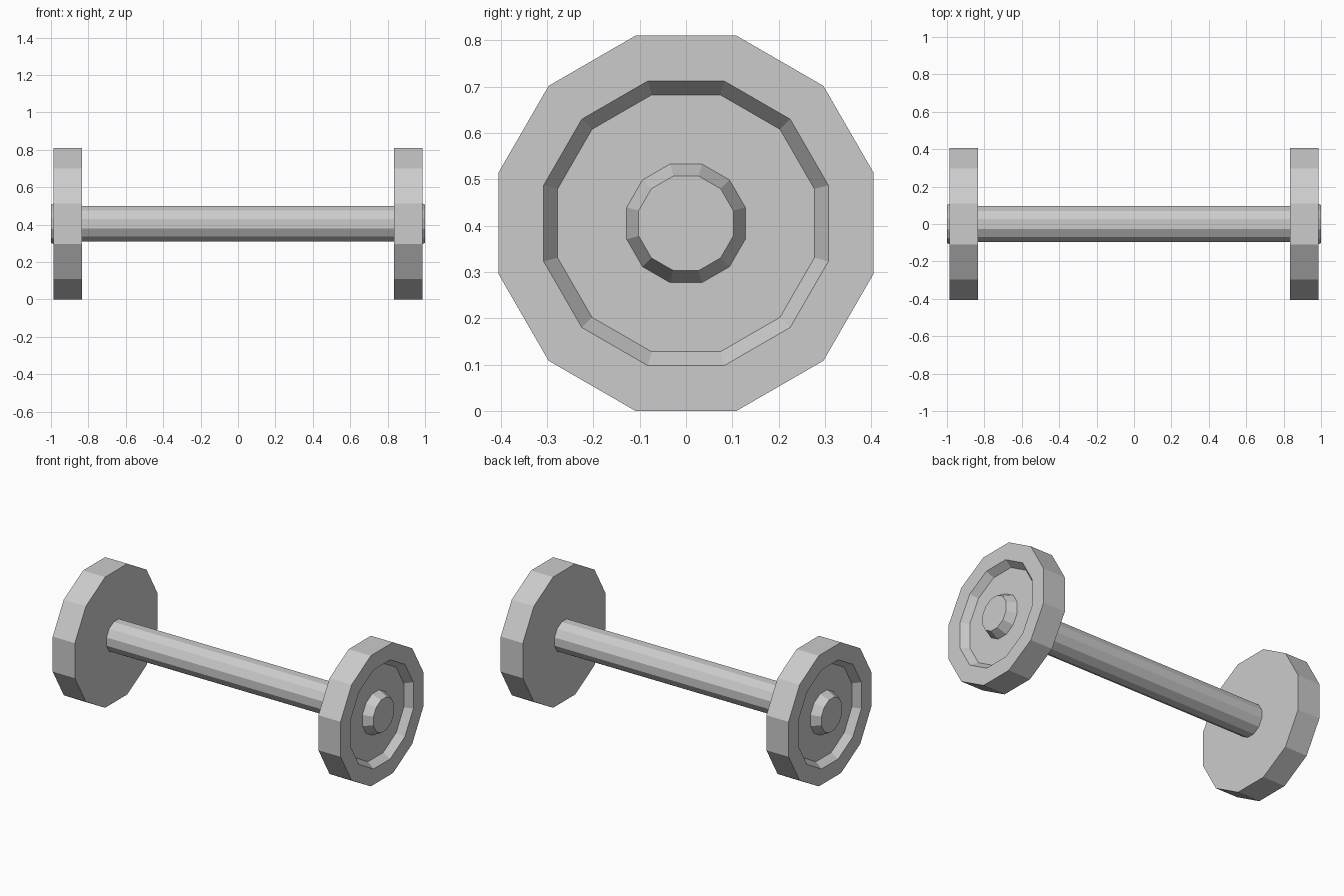
import bpy, bmesh
from math import cos, sin, pi

if "Cube" in bpy.data.objects:
    bpy.data.objects.remove(bpy.data.objects["Cube"])

SIDES = 12
AXIS_Z = 0.405


def lathe(name, profile, side=1):
    """Turn (x, apothem) points about the bar axis, flats facing up and down."""
    bm = bmesh.new()
    rings = []
    for x, apothem in profile:
        r = apothem / cos(pi / SIDES)
        angles = [2 * pi * (i + 0.5) / SIDES for i in range(SIDES)]
        rings.append([bm.verts.new((side * x, r * cos(a), AXIS_Z + r * sin(a)))
                      for a in angles])
    for a, b in zip(rings, rings[1:]):
        for i in range(SIDES):
            j = (i + 1) % SIDES
            bm.faces.new((a[i], a[j], b[j], b[i]))
    bm.faces.new(rings[0])
    bm.faces.new(rings[-1])
    bmesh.ops.recalc_face_normals(bm, faces=bm.faces)
    mesh = bpy.data.meshes.new(name)
    bm.to_mesh(mesh)
    bm.free()
    obj = bpy.data.objects.new(name, mesh)
    bpy.context.collection.objects.link(obj)
    return obj


# Handle bar
lathe("handle_bar", [(-0.837, 0.095), (0.837, 0.095)])

# Weight plates: flat back, rim, bevelled recess, raised tapered hub
plate = [(0.835, 0.405), (0.987, 0.405), (0.987, 0.307),
         (0.943, 0.277), (0.943, 0.128), (1.0, 0.102)]
lathe("weight_plate_right", plate, 1)
lathe("weight_plate_left", plate, -1)
